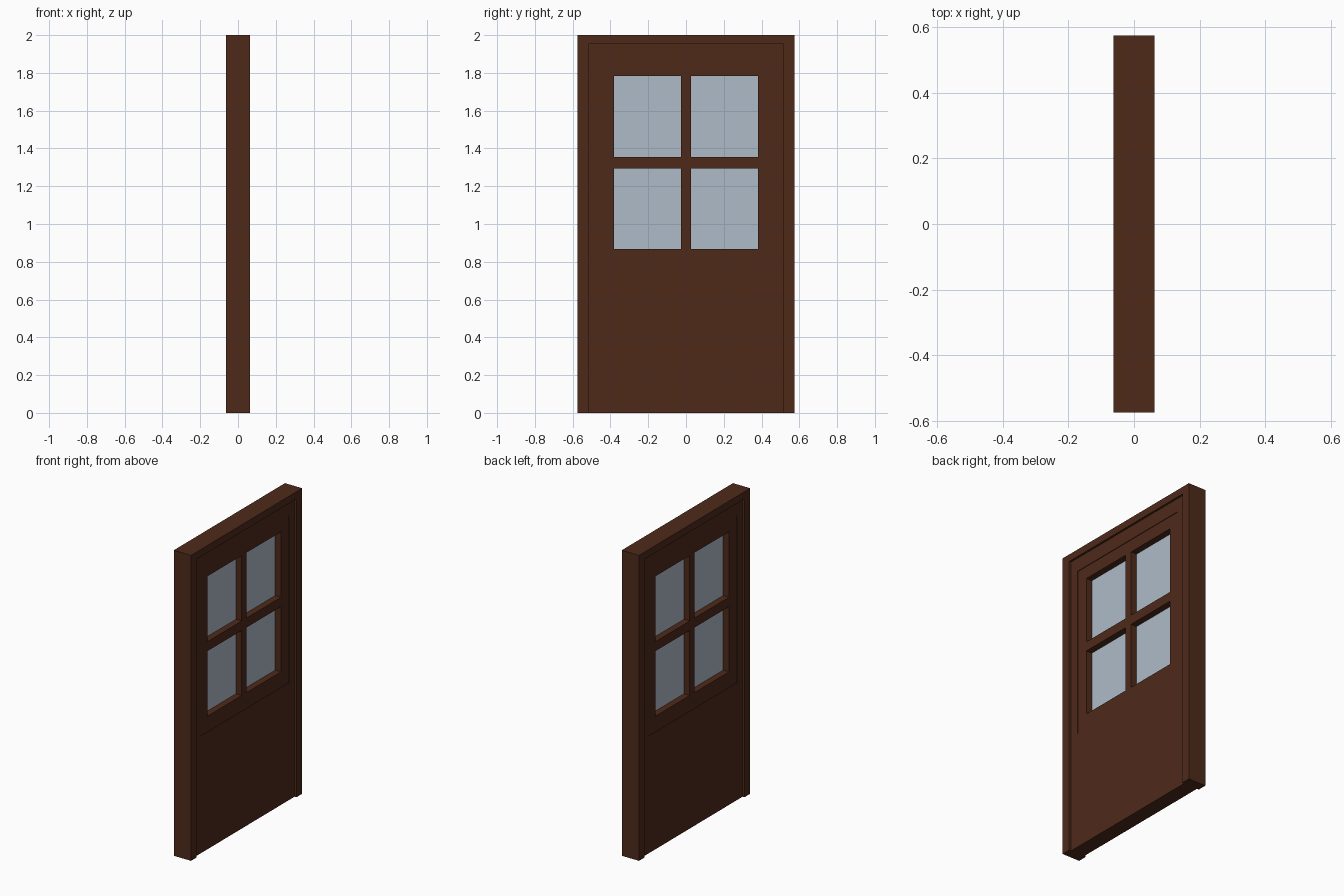
import bpy
from math import pi

if "Cube" in bpy.data.objects:
    bpy.data.objects.remove(bpy.data.objects["Cube"])


def material(name, rgb):
    m = bpy.data.materials.new(name)
    m.diffuse_color = (*rgb, 1)
    m.use_nodes = True
    m.node_tree.nodes["Principled BSDF"].inputs["Base Color"].default_value = m.diffuse_color
    return m


wood = material("dark_wood", (0.077, 0.023, 0.010))
glass = material("pale_glass", (0.42, 0.50, 0.58))


def rect(y0, y1, z0, z1):
    return [(y0, z0), (y1, z0), (y1, z1), (y0, z1)]


def plate(name, loops, half, mat):
    """Outline (first loop) with holes in the y-z plane, thickened evenly along x."""
    cu = bpy.data.curves.new(name, 'CURVE')
    cu.dimensions = '2D'
    cu.fill_mode = 'BOTH'
    cu.extrude = half
    for loop in loops:
        sp = cu.splines.new('POLY')
        sp.points.add(len(loop) - 1)
        for p, (y, z) in zip(sp.points, loop):
            p.co = (y, z, 0, 1)
        sp.use_cyclic_u = True
        sp.use_smooth = False
    cu.materials.append(mat)
    ob = bpy.data.objects.new(name, cu)
    bpy.context.collection.objects.link(ob)
    ob.rotation_euler = (pi / 2, 0, pi / 2)
    bpy.ops.object.select_all(action='DESELECT')
    ob.select_set(True)
    bpy.context.view_layer.objects.active = ob
    bpy.ops.object.convert(target='MESH')
    return bpy.context.object


W, IN, TOP = 0.575, 0.516, 1.953
panel = rect(-0.457, 0.457, 0.767, 1.865)
columns = [(-0.38, -0.026), (0.026, 0.38)]
rows = [(0.868, 1.294), (1.356, 1.784)]
openings = [rect(*c, *r) for c in columns for r in rows]

# door frame: two jambs and head
plate("door_frame", [[(-W, 0), (-IN, 0), (-IN, TOP), (IN, TOP),
                      (IN, 0), (W, 0), (W, 2), (-W, 2)]], 0.0625, wood)

# door leaf around the glazed panel
plate("door_leaf", [rect(-IN, IN, 0, TOP), panel], 0.049, wood)

# slightly recessed window lattice
plate("window_lattice", [panel] + openings, 0.045, wood)

# four glass panes
for i, o in enumerate(openings):
    plate(f"glass_pane_{i + 1}", [o], 0.003, glass)
